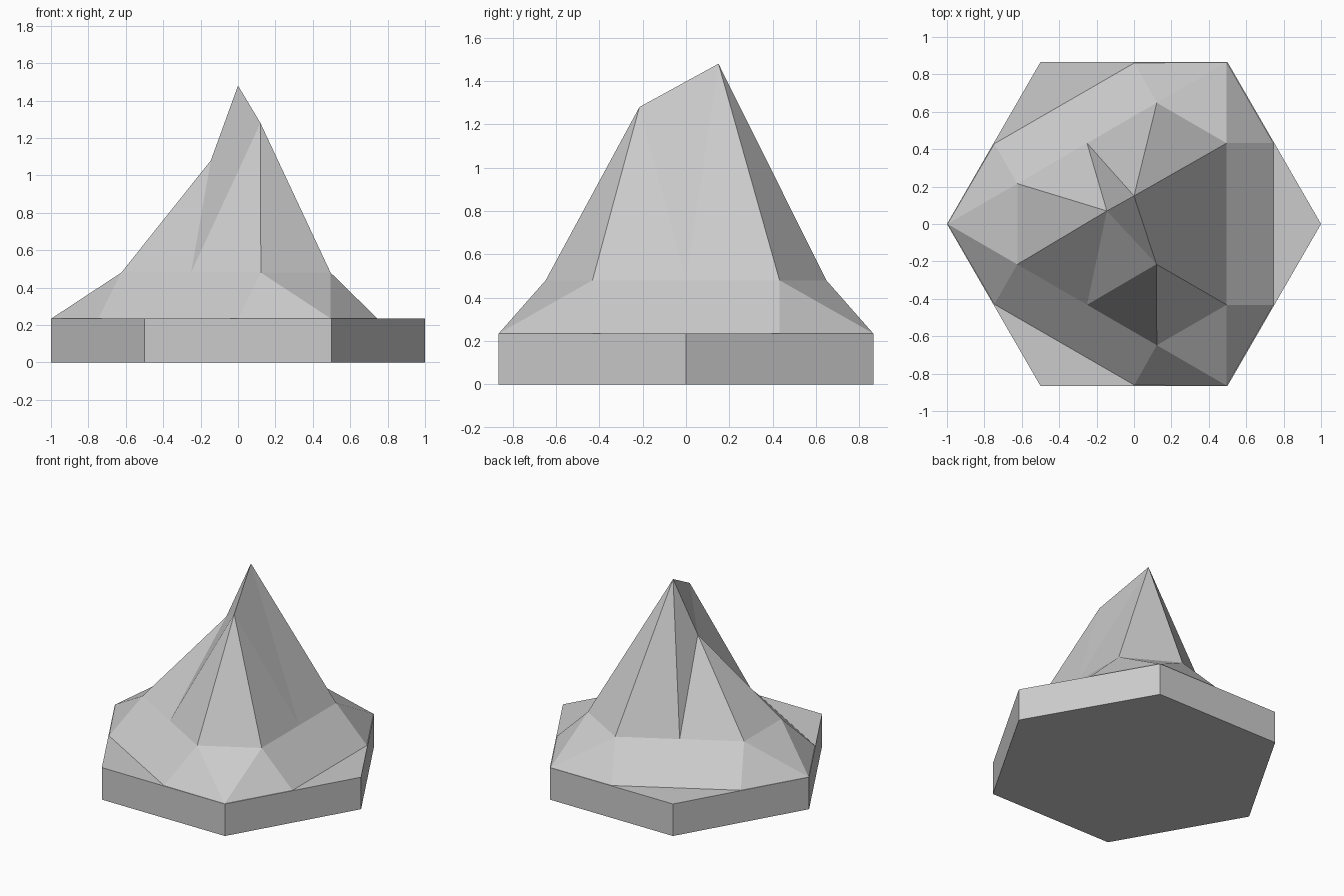
import bpy, bmesh
from math import radians
from mathutils import Vector, Matrix

if "Cube" in bpy.data.objects:
    bpy.data.objects.remove(bpy.data.objects["Cube"])

BASE_H, RIDGE_H = 0.235, 0.48


def finish(bm, name):
    mesh = bpy.data.meshes.new(name)
    bm.to_mesh(mesh)
    bm.free()
    obj = bpy.data.objects.new(name, mesh)
    bpy.context.collection.objects.link(obj)
    return obj


# Hexagonal base tile, corners on the x axis
bm = bmesh.new()
ring = [bm.verts.new(Matrix.Rotation(radians(60 * k), 3, 'Z') @ Vector((1, 0, 0))) for k in range(6)]
bottom = bm.faces.new(ring)
top = bmesh.ops.extrude_face_region(bm, geom=[bottom])["geom"]
bmesh.ops.translate(bm, vec=(0, 0, BASE_H), verts=[v for v in top if isinstance(v, bmesh.types.BMVert)])
if not any(f.normal.z < -0.9 or abs(f.calc_center_median().z) < 1e-4 for f in bm.faces):
    bm.faces.new(ring)
bmesh.ops.recalc_face_normals(bm, faces=bm.faces)
finish(bm, "hexagon_base")

# Mountain: triangular lattice, three inner points raised into peaks
bm = bmesh.new()
peaks = {(2, 1): (-0.145, 0.07, 1.08), (3, 1): (0.12, -0.215, 1.28), (3, 2): (0.0, 0.15, 1.48)}
corners = {(0, 0), (4, 0), (4, 4)}
grid = {}
for i in range(5):
    for j in range(i + 1):
        x, y = -0.997 + 0.373 * i, (j - i / 2) * 0.432
        z = BASE_H if (i, j) in corners else RIDGE_H
        grid[i, j] = bm.verts.new(peaks.get((i, j), (x, y, z)))


def tri(a, b, c):
    f = bm.faces.new((a, b, c))
    f.normal_update()
    if f.normal.z < 0:
        f.normal_flip()


for i in range(4):
    for j in range(i + 1):
        tri(grid[i, j], grid[i + 1, j], grid[i + 1, j + 1])
        if j < i:
            tri(grid[i, j], grid[i + 1, j + 1], grid[i, j + 1])

# Foothill slopes along the three sides of the mountain
sides = [([grid[4, k] for k in range(5)], 0),
         ([grid[4 - k, 4 - k] for k in range(5)], 120),
         ([grid[k, 0] for k in range(5)], 240)]
for (c0, m1, m2, m3, c1), angle in sides:
    rot = Matrix.Rotation(radians(angle), 3, 'Z')
    o1, o2 = (bm.verts.new(rot @ Vector((0.745, y, BASE_H))) for y in (-0.432, 0.432))
    for t in ((c0, m1, o1), (m1, m2, o1), (m2, o2, o1), (m2, m3, o2), (m3, c1, o2)):
        tri(*t)
finish(bm, "mountain")
